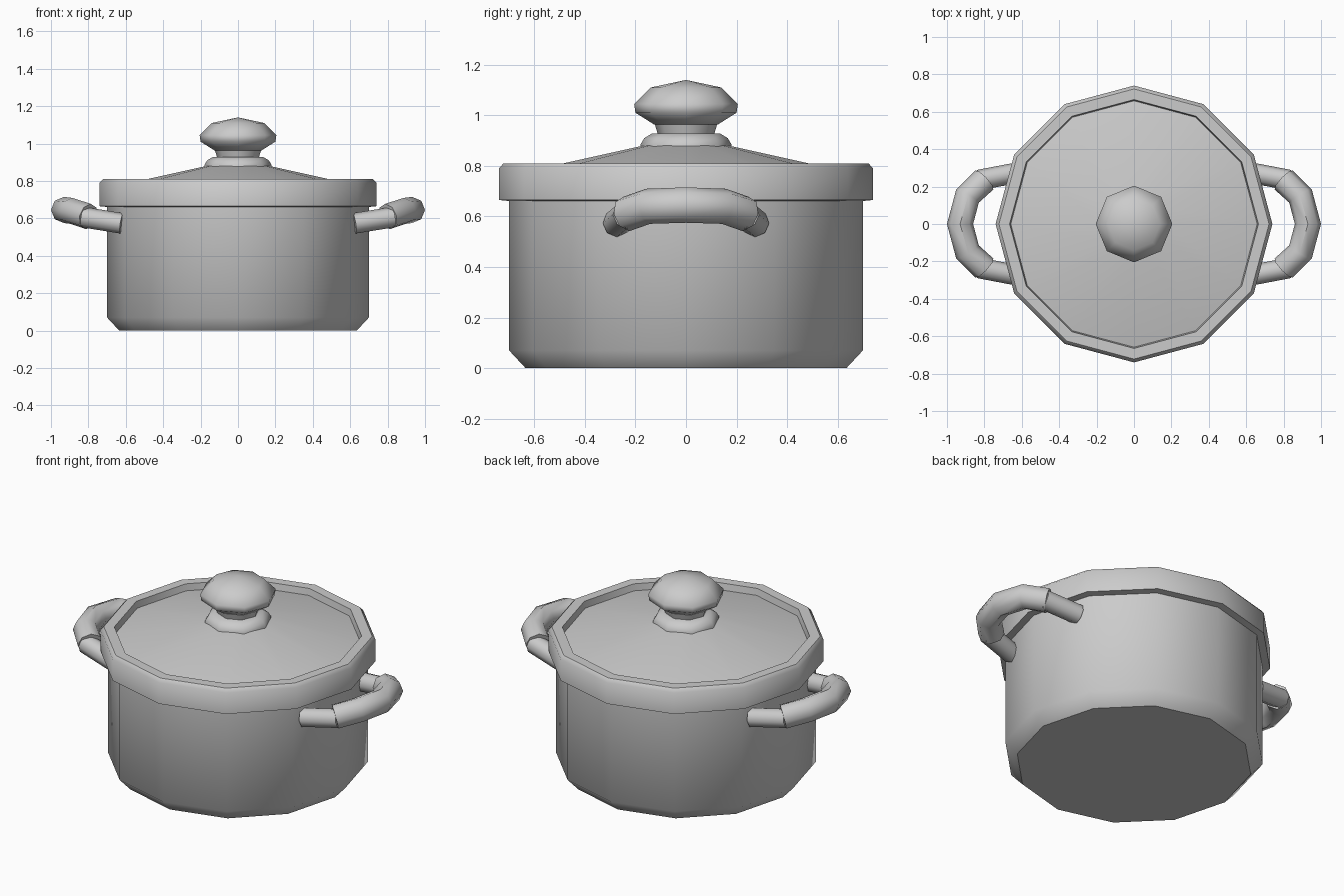
import bpy, bmesh, math

cube = bpy.data.objects.get("Cube")
if cube:
    bpy.data.objects.remove(cube, do_unlink=True)

grey = bpy.data.materials.new("plain_grey")
grey.use_nodes = True
grey.diffuse_color = (0.6, 0.6, 0.6, 1)
grey.node_tree.nodes["Principled BSDF"].inputs["Base Color"].default_value = grey.diffuse_color


def smooth(obj, angle):
    bpy.ops.object.select_all(action='DESELECT')
    obj.select_set(True)
    bpy.context.view_layer.objects.active = obj
    bpy.ops.object.shade_smooth_by_angle(angle=math.radians(angle))


def lathe(name, profile, sides, angle=46):
    """Spin (radius, height) points around the z axis."""
    mesh = bpy.data.meshes.new(name)
    bm = bmesh.new()
    verts = [bm.verts.new((r, 0, z)) for r, z in profile]
    edges = [bm.edges.new(pair) for pair in zip(verts, verts[1:])]
    bmesh.ops.spin(bm, geom=verts + edges, cent=(0, 0, 0), axis=(0, 0, 1),
                   angle=math.tau, steps=sides)
    bmesh.ops.remove_doubles(bm, verts=bm.verts, dist=0.0005)
    bmesh.ops.recalc_face_normals(bm, faces=bm.faces)
    bm.to_mesh(mesh)
    bm.free()
    mesh.materials.append(grey)
    obj = bpy.data.objects.new(name, mesh)
    bpy.context.collection.objects.link(obj)
    smooth(obj, angle)


def tube(name, path, radius):
    """Eight-sided capped tube along a path, turned into a mesh."""
    curve = bpy.data.curves.new(name, 'CURVE')
    curve.dimensions = '3D'
    curve.twist_mode = 'Z_UP'
    curve.bevel_depth = radius
    curve.bevel_resolution = 2
    curve.use_fill_caps = True
    spline = curve.splines.new('POLY')
    spline.points.add(len(path) - 1)
    for point, co in zip(spline.points, path):
        point.co = (*co, 1)
    curve.materials.append(grey)
    obj = bpy.data.objects.new(name, curve)
    bpy.context.collection.objects.link(obj)
    bpy.ops.object.select_all(action='DESELECT')
    obj.select_set(True)
    bpy.context.view_layer.objects.active = obj
    bpy.ops.object.convert(target='MESH')
    obj = bpy.context.view_layer.objects.active
    bm = bmesh.new()
    bm.from_mesh(obj.data)
    bmesh.ops.remove_doubles(bm, verts=bm.verts, dist=0.0005)
    bmesh.ops.recalc_face_normals(bm, faces=bm.faces)
    bm.to_mesh(obj.data)
    bm.free()
    smooth(obj, 46)


# Pot body with a chamfered foot
lathe("pot_body", [(0, 0), (0.635, 0), (0.70, 0.07), (0.70, 0.70), (0, 0.70)], 12)

# Lid: overhanging rim around a shallow cone
lathe("lid_rim", [(0.69, 0.66), (0.74, 0.665), (0.74, 0.79), (0.722, 0.81),
                  (0.665, 0.81), (0.655, 0.75)], 12)
lathe("lid_cone", [(0.665, 0.77), (0.17, 0.88), (0, 0.88)], 12)

# Knob: flared collar, narrow neck and faceted cap
lathe("knob_collar", [(0.18, 0.865), (0.18, 0.885), (0.165, 0.91),
                      (0.135, 0.928), (0, 0.93)], 8)
lathe("knob_neck", [(0.11, 0.92), (0.125, 0.97)], 8)
lathe("knob_cap", [(0, 0.96), (0.125, 0.963), (0.20, 1.01), (0.205, 1.045),
                   (0.14, 1.11), (0, 1.14)], 8, 60)

# Handles: thick bent grip on two thinner rods
half_grip = [(0.80, 0.235, 0.61), (0.89, 0.15, 0.64)]
for label, side in (("left", 1), ("right", -1)):
    grip = half_grip + [(0.93, 0, 0.645)] + [(x, -y, z) for x, y, z in reversed(half_grip)]
    tube(label + "_handle_grip", [(side * x, y, z) for x, y, z in grip], 0.07)
    for end, turn in (("back", 1), ("front", -1)):
        tube(f"{label}_handle_{end}_rod",
             [(side * 0.62, turn * 0.275, 0.573), (side * 0.83, turn * 0.235, 0.607)], 0.055)
